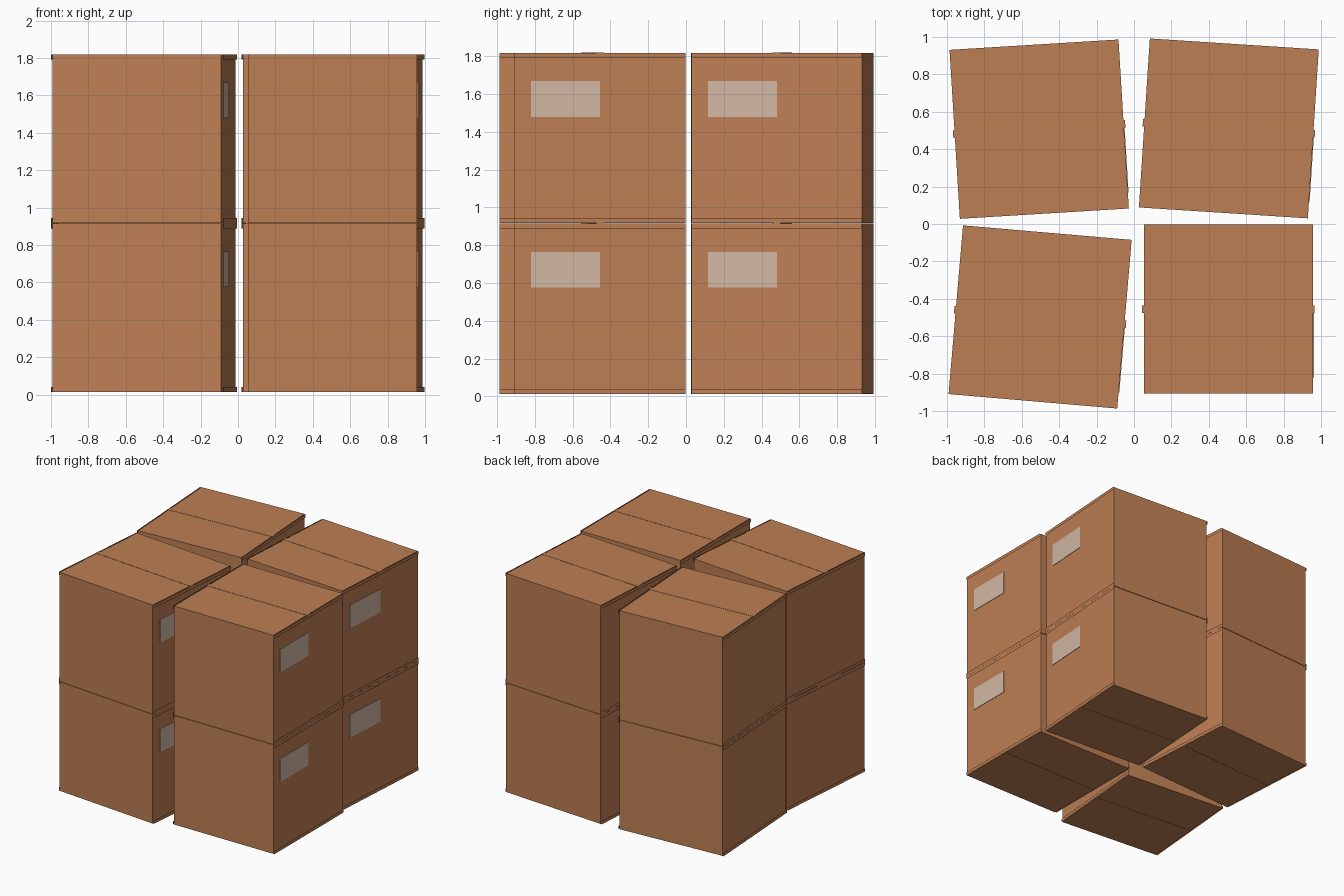
import bpy, math
from mathutils import Matrix

if "Cube" in bpy.data.objects:
    bpy.data.objects.remove(bpy.data.objects["Cube"])

S = 0.905      # box width and depth
H = 0.9035     # box height
Z0 = 0.013     # underside of the lowest box
OUT = 0.461    # distance of the hanging tape ends from the box centre


def material(name, rgb):
    m = bpy.data.materials.new(name)
    m.diffuse_color = (*rgb, 1)
    m.use_nodes = True
    m.node_tree.nodes["Principled BSDF"].inputs["Base Color"].default_value = m.diffuse_color
    return m


cardboard = material("cardboard brown", (0.515, 0.212, 0.088))
paper = material("label cream", (0.65, 0.485, 0.375))


def block(name, size, loc, frame, mat):
    bpy.ops.mesh.primitive_cube_add(size=1)
    o = bpy.context.object
    o.name = name
    o.data.transform(Matrix.Translation(loc) @ Matrix.Diagonal((*size, 1)))
    o.matrix_world = frame
    o.data.materials.append(mat)
    return o


def side_sheet(name, side, z, height, frame):
    # thin upright sheet along a side of the box
    x, y, h = side * OUT, side * S / 2, height / 2
    me = bpy.data.meshes.new(name)
    me.from_pydata([(x, -y, z - h), (x, y, z - h), (x, y, z + h), (x, -y, z + h)],
                   [], [(0, 1, 2, 3)])
    me.materials.append(cardboard)
    o = bpy.data.objects.new(name, me)
    bpy.context.collection.objects.link(o)
    o.matrix_world = frame


def carton(tag, frame):
    block(f"box_{tag}", (S, S, H - 0.004), (0, 0, H / 2), frame, cardboard)
    # tape across the top and bottom, with folded ends at both sides
    for end, z, fold in (("bottom", 0.001, 0.0135), ("top", H - 0.001, H - 0.0145)):
        block(f"{end}_tape_{tag}", (2 * OUT, 0.04, 0.002), (0, 0, z), frame, cardboard)
        for side, word in ((-1, "left"), (1, "right")):
            side_sheet(f"{end}_{word}_tape_end_{tag}", side, fold, 0.027, frame)
    # paper label on the right face
    block(f"label_{tag}", (0.004, 0.366, 0.19), (S / 2 + 0.002, -0.183, 0.657), frame, paper)


# four stacks: name, x, y, turn in degrees
stacks = [("front_right", 0.505, -0.455, 0.0),
          ("front_left", -0.502, -0.497, -4.9),
          ("back_left", -0.507, 0.507, 3.5),
          ("back_right", 0.507, 0.511, -3.7)]

for name, x, y, turn in stacks:
    for level, word in enumerate(("lower", "upper")):
        frame = (Matrix.Translation((x, y, Z0 + level * H))
                 @ Matrix.Rotation(math.radians(turn), 4, 'Z'))
        carton(f"{name}_{word}", frame)
